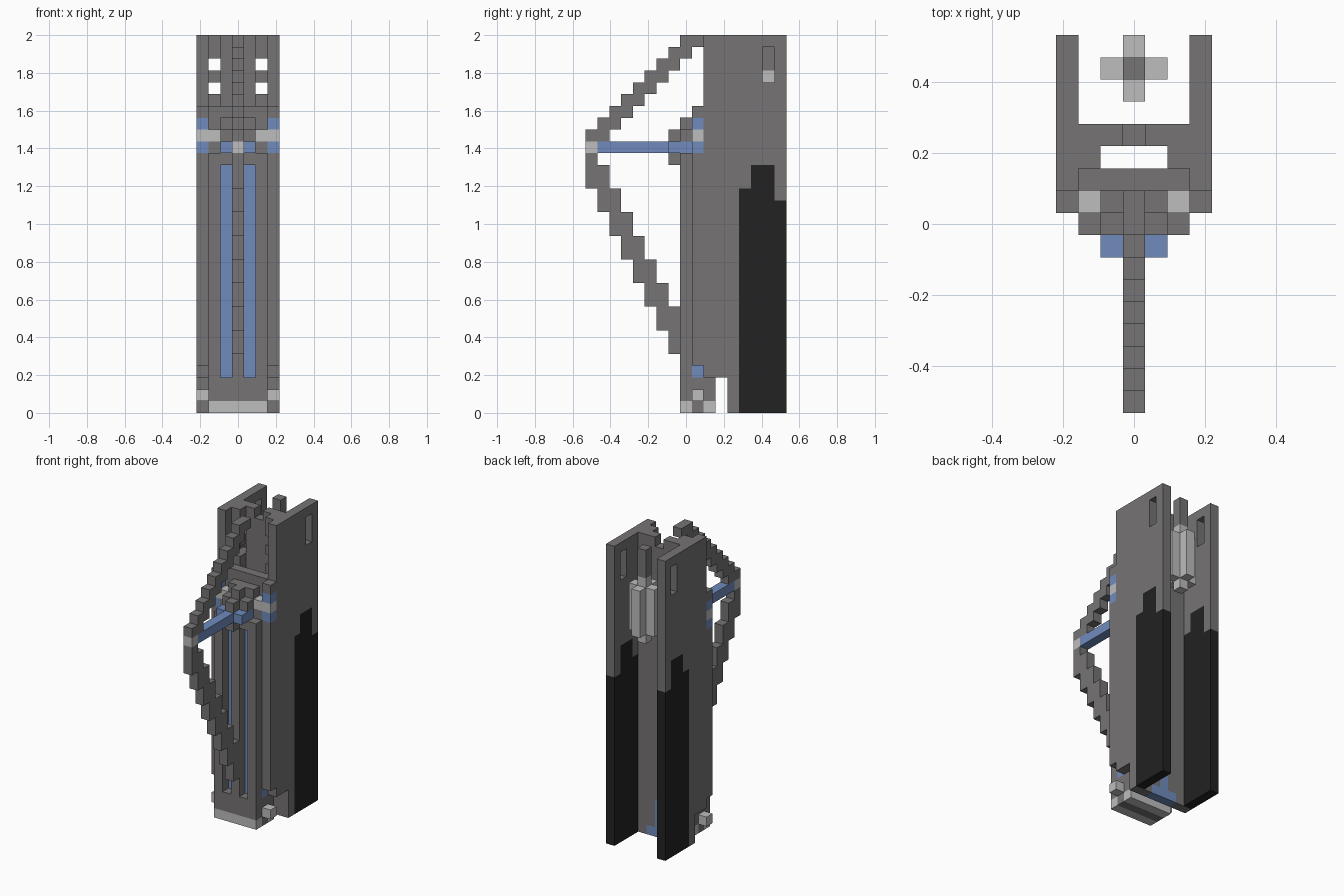
import bpy
import bmesh
from mathutils import Matrix, Vector

U = 2 / 32          # one block
DEPTH = 17          # blocks from front to back

cube = bpy.data.objects.get("Cube")
if cube:
    bpy.data.objects.remove(cube, do_unlink=True)


def material(name, colour):
    mat = bpy.data.materials.new(name)
    mat.diffuse_color = (*colour, 1)
    mat.use_nodes = True
    bsdf = mat.node_tree.nodes["Principled BSDF"]
    bsdf.inputs["Base Color"].default_value = (*colour, 1)
    return mat


GREY = material("iron grey", (0.18, 0.173, 0.173))
LIGHT = material("pale steel", (0.51, 0.51, 0.51))
BLUE = material("soft blue", (0.16, 0.26, 0.51))
BLACK = material("charcoal", (0.016, 0.016, 0.016))


def part(name, mat, *boxes, mirror=False):
    """Join boxes given as block ranges (x columns first to last, y edges, z edges)."""
    bm = bmesh.new()
    for (xa, xb), (ya, yb), (za, zb) in boxes:
        for side in ((1, -1) if mirror else (1,)):
            centre = Vector((side * (xa + xb) / 2, (ya + yb - DEPTH) / 2, (za + zb) / 2))
            size = Vector((xb - xa + 1, yb - ya, zb - za))
            bmesh.ops.create_cube(bm, size=1, matrix=Matrix.Translation(centre * U)
                                  @ Matrix.Diagonal((*(size * U), 1)))
    mesh = bpy.data.meshes.new(name)
    bm.to_mesh(mesh)
    bm.free()
    mesh.materials.append(mat)
    obj = bpy.data.objects.new(name, mesh)
    bpy.context.collection.objects.link(obj)
    return obj


MID, INNER, OUTER, EDGE = (0, 0), (1, 1), (2, 2), (3, 3)
WIDE, NARROW = (-2, 2), (-1, 1)

# Side walls with a slot window and a charcoal stepped lower rear
walls = [(EDGE, (9, 10), (4, 22)), (EDGE, (9, 10), (25, 26)),
         (EDGE, (10, 12), (3, 32)), (EDGE, (12, 13), (0, 32))]
grips = []
for y, top in zip(range(13, DEPTH), (19, 21, 21, 18)):
    row = (y, y + 1)
    grips.append((EDGE, row, (0, top)))
    if y == 15:
        walls += [(EDGE, row, (top, 28)), (EDGE, row, (31, 32))]
    else:
        walls.append((EDGE, row, (top, 32)))
part("side_walls", GREY, *walls, mirror=True)
part("wall_grips", BLACK, *grips, mirror=True)

# Back panel, with square holes near the top and a blue stepped mark at the foot
part("back_panel", GREY,
     (INNER, (12, 13), (1, 32)), (OUTER, (12, 13), (0, 27)),
     (OUTER, (11, 12), (3, 27)), (OUTER, (11, 13), (28, 29)),
     (OUTER, (11, 13), (30, 32)), mirror=True)
part("back_panel_middle", GREY, (MID, (12, 13), (4, 31)))
part("back_panel_mark", BLUE, (NARROW, (12, 13), (0, 1)), (MID, (12, 13), (1, 4)))

# Front body: back plate, corner posts, middle post and stepped cap
part("body_plate", GREY, (WIDE, (10, 11), (1, 26)))
part("corner_posts", GREY, (OUTER, (8, 9), (3, 22)), (OUTER, (9, 10), (4, 23)), mirror=True)
part("middle_post", GREY, (MID, (8, 10), (3, 25)))
part("stock_cap", GREY, (INNER, (8, 10), (21, 22)), (INNER, (8, 9), (23, 24)),
     (INNER, (9, 10), (22, 25)), mirror=True)
part("hub", GREY, (MID, (7, 8), (21, 24)))
part("hub_pins", BLUE, (INNER, (7, 9), (22, 23)), mirror=True)
part("front_rods", BLUE, (INNER, (9, 10), (3, 21)), mirror=True)
part("lower_side_studs", BLUE, (OUTER, (9, 10), (3, 4)), mirror=True)

# Banded brackets joining body and walls
part("bracket_bands", LIGHT, ((2, 3), (9, 10), (23, 24)), mirror=True)
part("bracket_ends", BLUE, (EDGE, (9, 10), (22, 23)), (EDGE, (9, 10), (24, 25)), mirror=True)

# Foot
part("foot", GREY, (WIDE, (9, 10), (0, 1)), (WIDE, (8, 10), (1, 3)))
part("foot_rails", LIGHT, (WIDE, (8, 9), (0, 1)), (WIDE, (10, 11), (0, 1)))
part("foot_studs", LIGHT, (EDGE, (9, 10), (1, 2)), mirror=True)

# Curved bow: shallow steps above the tip, steep steps below it
part("bow_upper", GREY, *[(MID, (k, k + 2), (23 + k, 24 + k)) for k in range(9)])
part("bow_lower", GREY, (MID, (0, 1), (21, 22)),
     *[(MID, (k, k + 2), (19 - 2 * k, 21 - 2 * k)) for k in range(8)])
part("bow_tip", LIGHT, (MID, (0, 1), (22, 23)))
part("bow_shaft", BLUE, (MID, (1, 7), (22, 23)))

# Rear canister on its rod
part("canister", LIGHT, (MID, (15, 16), (22, 29)),
     (NARROW, (15, 16), (23, 28)), (MID, (14, 17), (23, 28)))
part("canister_rod", GREY, (MID, (15, 16), (29, 32)))
